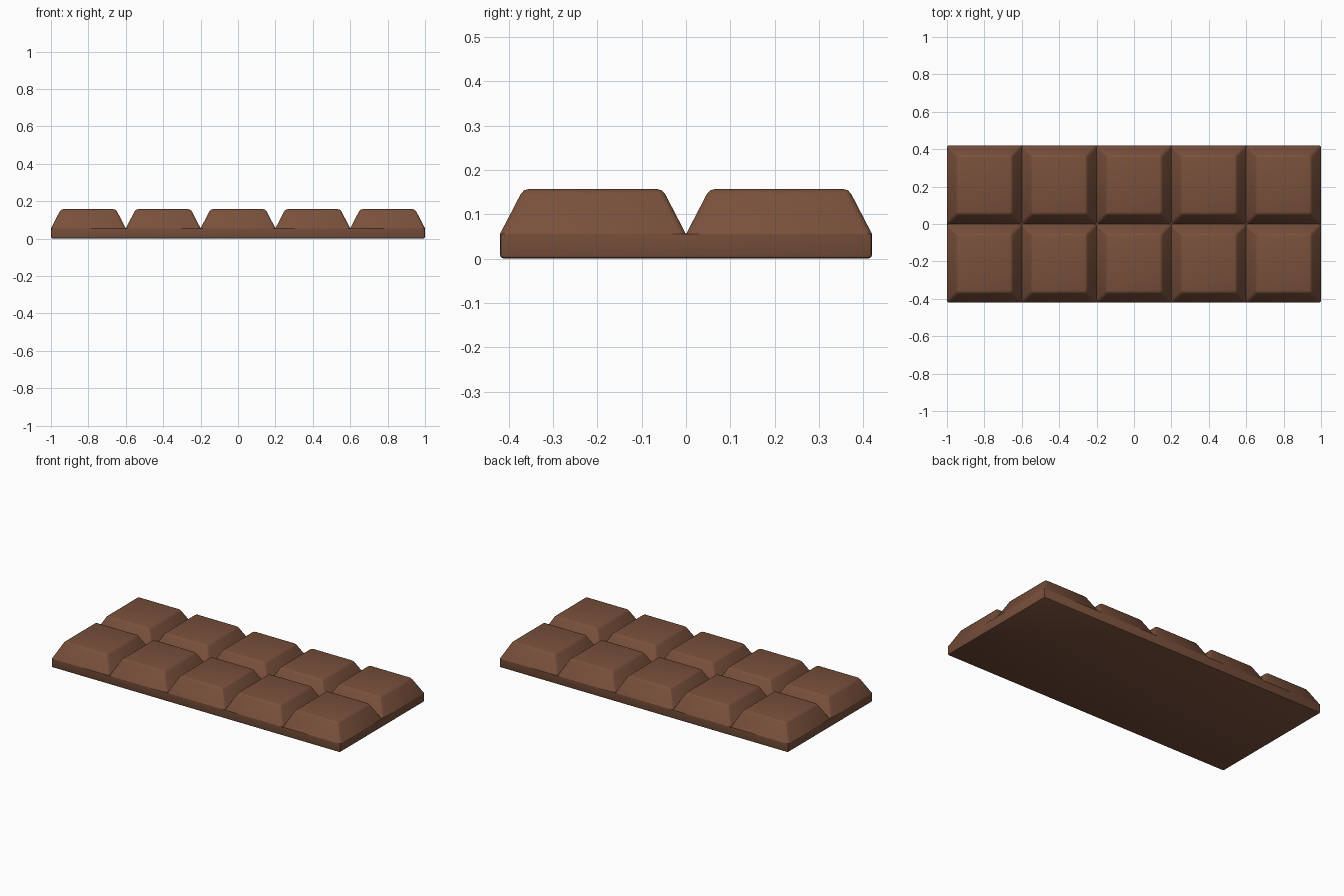
import bpy, bmesh, math

if "Cube" in bpy.data.objects:
    bpy.data.objects.remove(bpy.data.objects["Cube"])

COLS, ROWS = 5, 2
LENGTH, WIDTH = 2.0, 0.84
BASE_H, TOP_H = 0.055, 0.157
INSET = 0.053      # how far each piece tapers in at the top
BEVEL = 0.012

chocolate = bpy.data.materials.new("milk_chocolate")
chocolate.diffuse_color = (0.19, 0.08, 0.044, 1)
chocolate.use_nodes = True
chocolate.node_tree.nodes["Principled BSDF"].inputs["Base Color"].default_value = chocolate.diffuse_color


def block(name, cx, cy, size_x, size_y, z0, z1, inset, keep_sharp_z, bevel):
    """Tapered box whose edges are rounded, except those lying at keep_sharp_z."""
    bm = bmesh.new()
    bmesh.ops.create_cube(bm, size=1)
    for v in bm.verts:
        top = v.co.z > 0
        shrink = 2 * inset if top else 0
        v.co.x *= size_x - shrink
        v.co.y *= size_y - shrink
        v.co.z = z1 if top else z0
    edges = [e for e in bm.edges
             if any(abs(v.co.z - keep_sharp_z) > 1e-5 for v in e.verts)]
    bmesh.ops.bevel(bm, geom=edges, offset=bevel, segments=2,
                    profile=0.5, affect='EDGES', clamp_overlap=True)
    bmesh.ops.recalc_face_normals(bm, faces=bm.faces)
    mesh = bpy.data.meshes.new(name)
    bm.to_mesh(mesh)
    bm.free()
    mesh.materials.append(chocolate)
    obj = bpy.data.objects.new(name, mesh)
    obj.location = (cx, cy, 0)
    bpy.context.collection.objects.link(obj)
    bpy.ops.object.select_all(action='DESELECT')
    obj.select_set(True)
    bpy.context.view_layer.objects.active = obj
    bpy.ops.object.shade_smooth_by_angle(angle=math.radians(40))
    return obj


# Slab under all the pieces
block("bar_base", 0, 0, LENGTH, WIDTH, 0, BASE_H, 0, BASE_H, 0.009)

# Grid of tapered pieces with V-shaped grooves between them
px, py = LENGTH / COLS, WIDTH / ROWS
for i in range(COLS):
    for j in range(ROWS):
        block(f"piece_{i + 1}_{j + 1}",
              (i - (COLS - 1) / 2) * px, (j - (ROWS - 1) / 2) * py,
              px, py, BASE_H, TOP_H, INSET, BASE_H, BEVEL)
